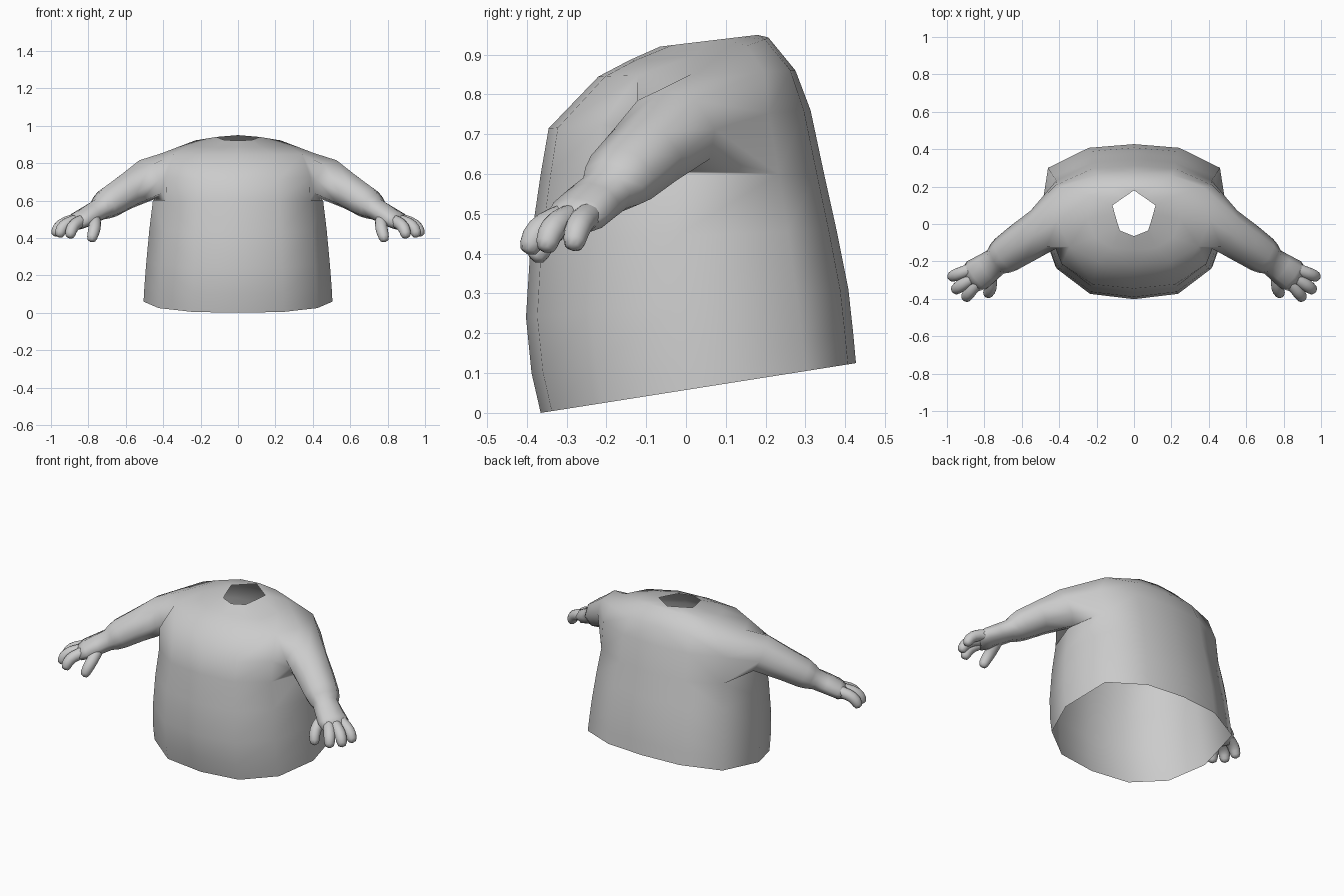
import bpy, bmesh
from math import cos, sin, radians
from mathutils import Vector

if "Cube" in bpy.data.objects:
    bpy.data.objects.remove(bpy.data.objects["Cube"])


def ring(bm, c, d, rs, ru, n=8, start=-135):
    """Elliptical loop of vertices around direction d; rs sideways, ru upward."""
    d = d.normalized()
    s = Vector((0, 0, 1)).cross(d).normalized()
    u = d.cross(s)
    out = []
    for i in range(n):
        a = radians(start + 360 * i / n)
        out.append(bm.verts.new(c + s * (rs * cos(a)) + u * (ru * sin(a))))
    return out


def bridge(bm, a, b):
    n = len(a)
    for i in range(n):
        bm.faces.new((a[i], a[(i + 1) % n], b[(i + 1) % n], b[i]))


def tube(bm, stations, first=None):
    """Loft rings along stations (x, y, z, rs, ru) and cap the far end."""
    pts = [Vector(s[:3]) for s in stations]
    prev = first
    for i, s in enumerate(stations):
        d = pts[min(i + 1, len(pts) - 1)] - pts[max(i - 1, 0)]
        r = ring(bm, pts[i], d, s[3], s[4])
        if prev:
            bridge(bm, prev, r)
        prev = r
    bm.faces.new(prev)


def finish(bm, name, subdiv=0):
    bmesh.ops.recalc_face_normals(bm, faces=bm.faces)
    me = bpy.data.meshes.new(name)
    bm.to_mesh(me)
    bm.free()
    me.shade_smooth()
    ob = bpy.data.objects.new(name, me)
    bpy.context.collection.objects.link(ob)
    m = ob.modifiers.new("mirror", "MIRROR")
    m.merge_threshold = 0.001
    if subdiv:
        s = ob.modifiers.new("round", "SUBSURF")
        s.levels = s.render_levels = subdiv
    return ob


# Half torso: shared section shape, then (width, y front, y back, z front, z back, side drop)
shape = [(0, -1), (.48, -.93), (.84, -.6), (1, -.05), (.91, .68), (.48, .95), (0, 1)]
levels = [
    (.505, -.365, .427, .000, .125, 0),
    (.500, -.388, .420, .10, .20, 0),
    (.490, -.402, .408, .24, .31, 0),
    (.474, -.390, .378, .43, .46, 0),
    (.455, -.365, .347, .60, .60, 0),
    (.460, -.345, .313, .715, .76, 0),
    (.410, -.220, .275, .845, .86, 0),
    (.250, -.140, .207, .887, .943, .015),
]
bm = bmesh.new()
grid = []
for w, yf, yb, zf, zb, drop in levels:
    row = []
    for x, t in shape:
        k = (t + 1) / 2
        row.append(bm.verts.new((w * x, yf + (yb - yf) * k, zf + (zb - zf) * k - drop * x * x)))
    grid.append(row)
# Five-sided neck opening
neck = [(0, -.065), (.075, -.035), (.09, .01), (.103, .055), (.115, .10), (.058, .14), (0, .18)]
grid.append([bm.verts.new((x, y, .928 + .12 * y)) for x, y in neck])

# Skin, leaving a shoulder hole where the arm grows out
for r in range(len(grid) - 1):
    for c in range(6):
        if r in (4, 5) and c in (2, 3):
            continue
        bm.faces.new((grid[r][c], grid[r][c + 1], grid[r + 1][c + 1], grid[r + 1][c]))
bmesh.ops.delete(bm, geom=[grid[5][3]], context='VERTS')
hole = [grid[r][c] for r, c in
        ((4, 2), (4, 3), (4, 4), (5, 4), (6, 4), (6, 3), (6, 2), (5, 2))]

# Arm, wrist and palm
tube(bm, [
    (.485, -.03, .712, .122, .115),
    (.60, -.105, .645, .112, .095),
    (.685, -.163, .592, .102, .087),
    (.715, -.185, .57, .092, .075),
    (.74, -.203, .553, .076, .060),
    (.785, -.235, .528, .082, .056),
    (.84, -.272, .497, .090, .050),
    (.875, -.300, .475, .075, .038),
], hole)
finish(bm, "torso_and_arms")

# Three fingers and a thumb
fingers = [
    [(.85, -.235, .50), (.925, -.262, .485), (.965, -.277, .455), (.982, -.285, .405)],
    [(.85, -.28, .495), (.915, -.322, .48), (.947, -.345, .45), (.960, -.355, .400)],
    [(.825, -.30, .495), (.873, -.355, .475), (.893, -.385, .445), (.902, -.398, .395)],
    [(.77, -.265, .505), (.762, -.325, .47), (.772, -.362, .43), (.788, -.380, .375)],
]
bm = bmesh.new()
for path in fingers:
    tube(bm, [(*p, r, r) for p, r in zip(path, (.036, .037, .036, .028))])
finish(bm, "fingers", 1)
